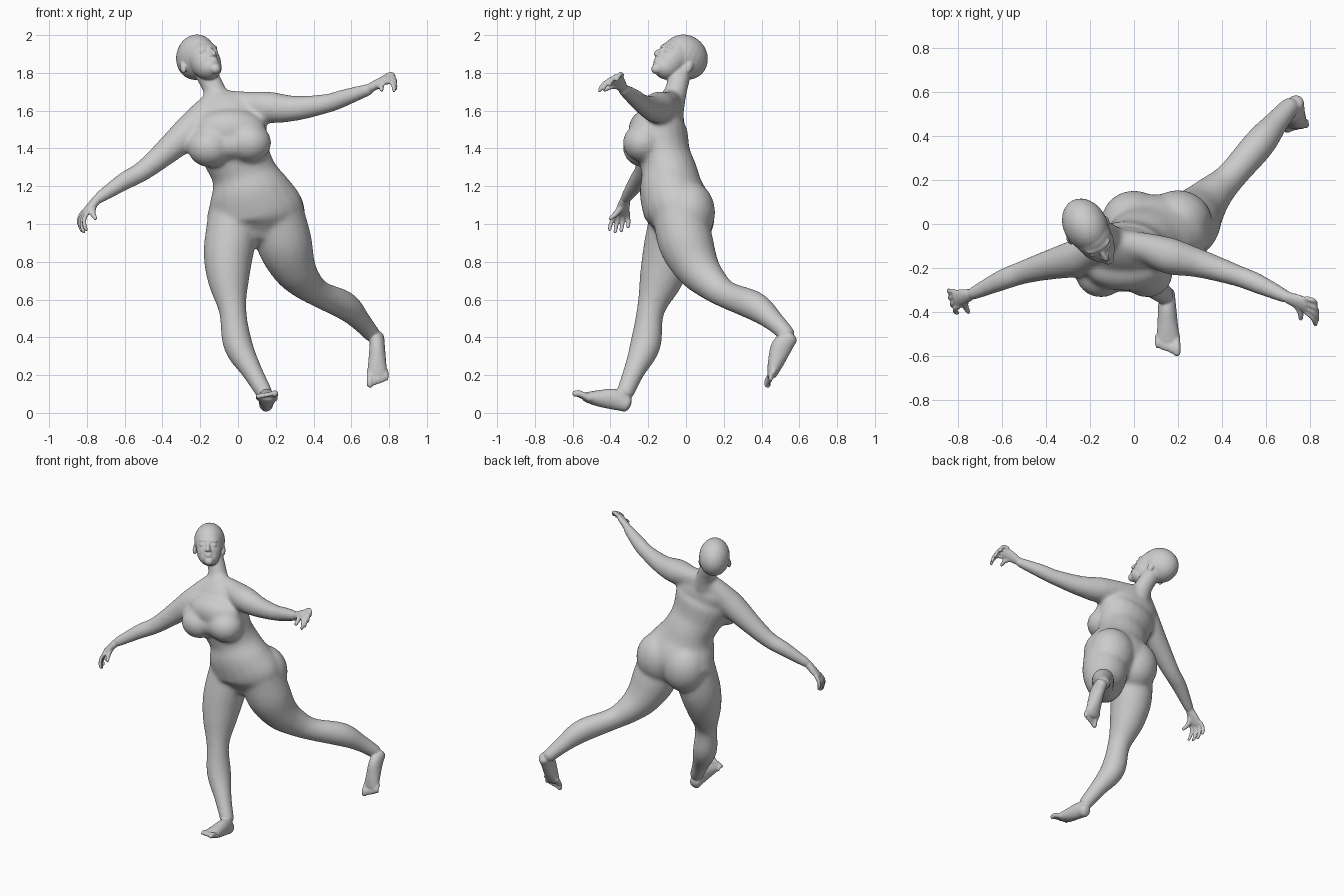
import bpy, bmesh, math
from mathutils import Vector, Matrix

if "Cube" in bpy.data.objects:
    bpy.data.objects.remove(bpy.data.objects["Cube"])

bm = bmesh.new()
X, Y = Vector((1, 0, 0)), Vector((0, 1, 0))


def spline(pts, steps):
    """Catmull-Rom through rows of (x, y, z, half width, half depth)."""
    rows = [Vector(p) for p in pts]
    rows = [rows[0] * 2 - rows[1]] + rows + [rows[-1] * 2 - rows[-2]]
    out = []
    for a, b, c, d in zip(rows, rows[1:], rows[2:], rows[3:]):
        for k in range(steps):
            t = k / steps
            out.append(0.5 * (2 * b + (c - a) * t + (2 * a - 5 * b + 4 * c - d) * t * t
                              + (3 * b - a - 3 * c + d) * t ** 3))
    return out + [rows[-2]]


def tube(pts, side=X, n=20, steps=5, cap=0.6):
    """Closed limb with elliptical rings and rounded ends."""
    pts = [p if len(p) == 5 else (*p, p[-1]) for p in pts]
    rows = spline(pts, steps)
    pos = [Vector(r[:3]) for r in rows]
    rings = []
    for i, r in enumerate(rows):
        t = (pos[min(i + 1, len(pos) - 1)] - pos[max(i - 1, 0)]).normalized()
        a = (side - t * side.dot(t)).normalized()
        rings.append((pos[i], a, t.cross(a), t, r[3], r[4]))

    def capped(ring, sign):
        p, a, b, t, rx, ry = ring
        h = min(rx, ry) * cap * sign
        return [(p + t * h * math.sin(q), a, b, t, rx * math.cos(q), ry * math.cos(q))
                for q in (0.5, 1.0, 1.4)]
    rings = capped(rings[0], -1)[::-1] + rings + capped(rings[-1], 1)
    loops = []
    for p, a, b, t, rx, ry in rings:
        loops.append([bm.verts.new(p + a * rx * math.cos(q) + b * ry * math.sin(q))
                      for q in (2 * math.pi * k / n for k in range(n))])
    for l0, l1 in zip(loops, loops[1:]):
        for k in range(n):
            bm.faces.new((l0[k], l0[(k + 1) % n], l1[(k + 1) % n], l1[k]))
    bm.faces.new(loops[0][::-1])
    bm.faces.new(loops[-1])


def ball(center, radii, frame=Matrix.Identity(4)):
    m = Matrix.Translation(center) @ frame @ Matrix.Diagonal((*radii, 1))
    bmesh.ops.create_uvsphere(bm, u_segments=24, v_segments=16, radius=1, matrix=m)


def fused(name, voxel, iterations):
    """Object from the current parts, fused into one skin and softened."""
    bmesh.ops.recalc_face_normals(bm, faces=bm.faces)
    mesh = bpy.data.meshes.new(name)
    bm.to_mesh(mesh)
    obj = bpy.data.objects.new(name, mesh)
    bpy.context.collection.objects.link(obj)
    remesh = obj.modifiers.new("fuse", 'REMESH')
    remesh.mode = 'VOXEL'
    remesh.voxel_size = voxel
    remesh.use_smooth_shade = True
    soft = obj.modifiers.new("soften", 'SMOOTH')
    soft.factor = 0.5
    soft.iterations = iterations
    return obj


# Torso, neck end to pelvis
tube([(-.11, -.08, 1.66, .085, .06), (-.07, -.115, 1.59, .165, .095),
      (-.05, -.13, 1.50, .20, .137), (-.01, -.115, 1.37, .18, .138),
      (.03, -.088, 1.27, .173, .15), (.062, -.075, 1.17, .22, .172),
      (.09, -.04, 1.06, .26, .18), (.09, -.03, .97, .19, .13)])
# Breasts, breastbone, upper chest, upper back, buttocks
for c, r in (((-.15, -.225, 1.405), (.117, .11, .105)), ((.06, -.225, 1.43), (.117, .11, .105)),
             ((-.045, -.21, 1.42), (.14, .1, .085)), ((-.04, -.195, 1.50), (.19, .11, .11)),
             ((-.07, -.09, 1.55), (.18, .08, .11)),
             ((.0, .01, 1.04), (.15, .143, .17)), ((.2, .015, 1.06), (.155, .14, .17))):
    ball(c, r)

# Neck
tube([(-.10, -.085, 1.62, .08), (-.125, -.052, 1.71, .06), (-.185, -.025, 1.83, .062)])

# Standing leg and trailing leg
tube([(-.02, -.055, 1.03, .14, .14), (-.05, -.09, .85, .133, .14), (-.05, -.135, .70, .11, .115),
      (-.028, -.188, .54, .073, .074), (.0, -.215, .36, .078, .082), (.075, -.275, .22, .056, .058),
      (.143, -.325, .10, .045, .048)])
tube([(.21, -.04, 1.06, .14, .14), (.245, .0, .90, .148, .146), (.295, .06, .77, .12, .12),
      (.36, .135, .685, .09, .092), (.44, .215, .625, .07, .074), (.57, .365, .565, .073, .078),
      (.65, .465, .485, .056), (.715, .54, .41, .045)])

# Arms, starting from the neck muscles
tube([(-.08, -.085, 1.65, .06), (.04, -.105, 1.635, .068), (.16, -.145, 1.618, .084),
      (.3, -.18, 1.612, .066, .068), (.47, -.235, 1.638, .05, .052), (.56, -.27, 1.667, .047, .047),
      (.70, -.335, 1.715, .031, .033)], Y)
tube([(-.14, -.085, 1.64, .06), (-.2, -.12, 1.565, .075), (-.265, -.155, 1.485, .085),
      (-.40, -.19, 1.365, .067), (-.51, -.222, 1.277, .054), (-.6, -.255, 1.228, .049),
      (-.74, -.32, 1.135, .031, .033)], Y)

# Blend trunk and limbs softly, then keep the result as base for the fine parts
trunk = fused("trunk", .011, 18)
blended = bpy.data.meshes.new_from_object(
    trunk.evaluated_get(bpy.context.evaluated_depsgraph_get()))
bpy.data.objects.remove(trunk)
bm.clear()
bm.from_mesh(blended)


def foot(heel, ahead, up, inner, lift):
    """Foot with five toes; lift raises the toe end."""
    heel, d, u = Vector(heel), Vector(ahead).normalized(), Vector(up).normalized()
    side = d.cross(u)
    at = lambda l, h, w=0: heel + d * l + u * (h + lift * (l / .3) ** 3) + side * w
    tube([(*at(l, h), w, t) for l, h, w, t in (
        (.025, .045, .037, .042), (.09, .06, .041, .056), (.17, .047, .047, .045),
        (.225, .035, .052, .032), (.25, .03, .051, .024))], side)
    for k in range(5):
        w, r = inner * (.038 - .0205 * k), (.018 if k == 0 else .0125)
        w -= inner * .004 if k else 0
        tube([(*at(.225, .03, w), r), (*at(.28 - .007 * k, .034, w), r),
              (*at(.303 - .009 * k, .024, w), r)], side, 10, 3, 1)


foot((.148, -.297, -.004), (.03, -.98, .17), (0, .17, .98), -1, .03)
foot((.737, .605, .400), (0, -.50, -.86), (0, -.86, .50), 1, 0)


def hand(wrist, knuckle, spread, curl, thumb):
    """Palm, four curled fingers and a thumb; curl points towards the fingertips."""
    w, k, s, c = (Vector(v) for v in (wrist, knuckle, spread, curl))
    d = (k - w).normalized()
    s = (s - d * s.dot(d)).normalized()
    tube([(*w, .027, .025), (*w.lerp(k, .5), .036, .022), (*k, .04, .017)], s, 14)
    for i in range(4):
        o = s * (.036 - .024 * i)
        ln = (.9, 1.05, 1.0, .8)[i]
        a = k + o
        b = a + (d * .034 + c * .012) * ln + o * .2
        e = b + (d * .012 + c * .032) * ln + o * .2
        f = e + (c * .026 - d * .004) * ln
        tube([(*a, .0125), (*b, .012), (*e, .011), (*f, .010)], s, 10, 3, 1)
    tube([(*w.lerp(k, .25), .018), (*w.lerp(k, .6).lerp(Vector(thumb), .5), .016),
          (*thumb, .011)], s, 10, 3, 1)


hand((.70, -.335, 1.72), (.785, -.37, 1.768), (.65, -.75, .1), (.2, -.5, -.85), (.76, -.43, 1.71))
hand((-.745, -.322, 1.13), (-.81, -.34, 1.06), (.25, -.9, -.1), (.25, -.15, -.95), (-.755, -.40, 1.03))

# Head, in a local frame: s to its left, f towards the face, u to the crown
f = Vector((.407, -.762, .5)).normalized()
s = Vector((.88, .47, 0)).normalized()
u = f.cross(s)
C = Vector((-.222, -.005, 1.883))
F = Matrix((s, f, u)).transposed().to_4x4()
head = lambda a, b, c: C + s * a + f * b + u * c
for p, r in (((0, 0, 0), (.1, .13, .117)),               # skull
             ((.004, .055, -.03), (.086, .09, .1)),      # forehead and cheeks
             ((.008, .068, -.07), (.08, .08, .095)),     # face
             ((.014, .08, -.115), (.064, .07, .056)),    # jaw
             ((.02, .127, -.147), (.028, .028, .026)),   # chin
             ((.006, .122, -.012), (.062, .026, .016)),  # brow
             ((.014, .145, -.101), (.027, .015, .008)),  # upper lip
             ((.015, .143, -.115), (.023, .015, .008))):  # lower lip
    ball(head(*p), r, F)
for m in (-1, 1):
    ball(head(m * .093, -.005, -.06), (.014, .022, .034), F)         # ears
    ball(head(.006 + m * .036, .126, -.04), (.020, .018, .012), F)  # eyes
    ball(head(.011 + m * .012, .148, -.078), (.011, .014, .010), F)  # nostrils
tube([(*head(.007, .135, -.025), .011), (*head(.010, .156, -.053), .012),
      (*head(.011, .165, -.074), .014)], s, 12, 3, 1)            # nose

# Whole figure
body = fused("body", .006, 4)
